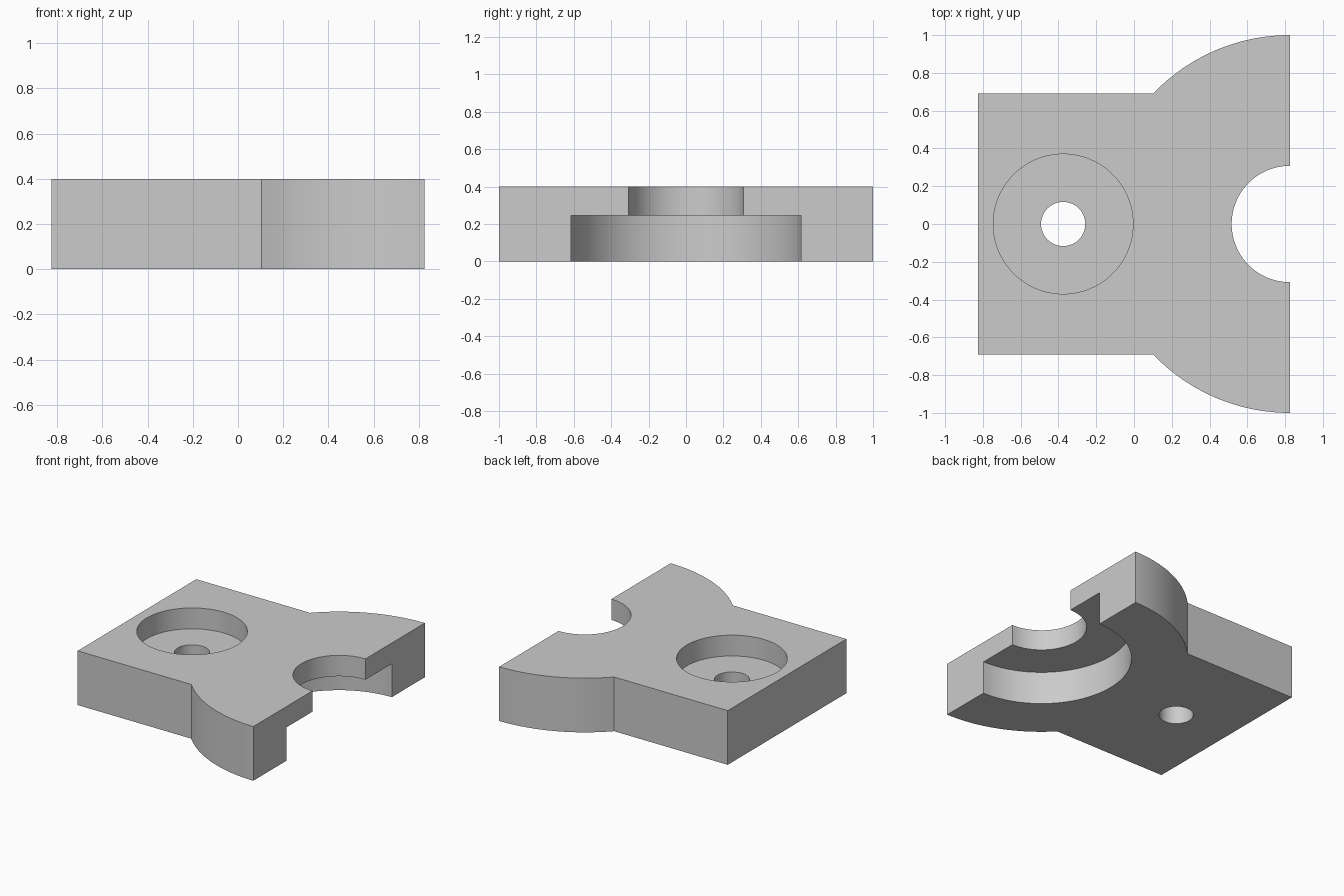
import bpy, bmesh
from math import sin, cos, pi, asin

cube = bpy.data.objects.get("Cube")
if cube:
    bpy.data.objects.remove(cube, do_unlink=True)

HALF_X, HEIGHT = 0.825, 0.4
BLOCK_Y = 0.692            # half width of the rectangular end
STEP_Z = 0.246             # ceiling of the underside recess
BORE_X = -0.375            # bolt hole centre

grey = bpy.data.materials.new("light_grey")
grey.use_nodes = True
colour = (0.6, 0.6, 0.6, 1)
grey.diffuse_color = colour
grey.node_tree.nodes["Principled BSDF"].inputs["Base Color"].default_value = colour


def prism(name, outline, z0, z1):
    """Extrude a counter-clockwise outline from z0 to z1."""
    bm = bmesh.new()
    face = bm.faces.new([bm.verts.new((x, y, z0)) for x, y in outline])
    ext = bmesh.ops.extrude_face_region(bm, geom=[face])
    top = [v for v in ext["geom"] if isinstance(v, bmesh.types.BMVert)]
    bmesh.ops.translate(bm, verts=top, vec=(0, 0, z1 - z0))
    bmesh.ops.recalc_face_normals(bm, faces=bm.faces)
    mesh = bpy.data.meshes.new(name)
    bm.to_mesh(mesh)
    bm.free()
    mesh.materials.append(grey)
    obj = bpy.data.objects.new(name, mesh)
    bpy.context.collection.objects.link(obj)
    return obj


def circle(x, r, n=96):
    return [(x + r * cos(2 * pi * i / n), r * sin(2 * pi * i / n)) for i in range(n)]


# Plate: rectangle running into a half disc cut flat at its centre
start, steps = asin(BLOCK_Y), 24
arc = [pi / 2 + (pi / 2 - start) * i / steps for i in range(steps + 1)]
upper = [(HALF_X + cos(a), sin(a)) for a in arc] + [(-HALF_X, BLOCK_Y)]
lower = [(x, -y) for x, y in reversed(upper)]
plate = prism("mounting_plate", upper + lower, 0, HEIGHT)

# Cutters: stepped half-round notch and counterbored bolt hole
cuts = [
    ("notch_recess", HALF_X, 0.615, -0.1, STEP_Z),
    ("notch_through", HALF_X, 0.308, -0.2, 0.5),
    ("counterbore", BORE_X, 0.37, STEP_Z, 0.5),
    ("bolt_hole", BORE_X, 0.117, -0.2, 0.6),
]
bpy.ops.object.select_all(action="DESELECT")
plate.select_set(True)
bpy.context.view_layer.objects.active = plate
for name, x, radius, z0, z1 in cuts:
    cutter = prism(name, circle(x, radius), z0, z1)
    cutter.hide_render = True
    mod = plate.modifiers.new(name, "BOOLEAN")
    mod.operation = "DIFFERENCE"
    mod.solver = "EXACT"
    mod.object = cutter
    bpy.ops.object.modifier_apply(modifier=mod.name)
    bpy.data.objects.remove(cutter, do_unlink=True)

bpy.ops.object.shade_smooth_by_angle(angle=pi / 6)
